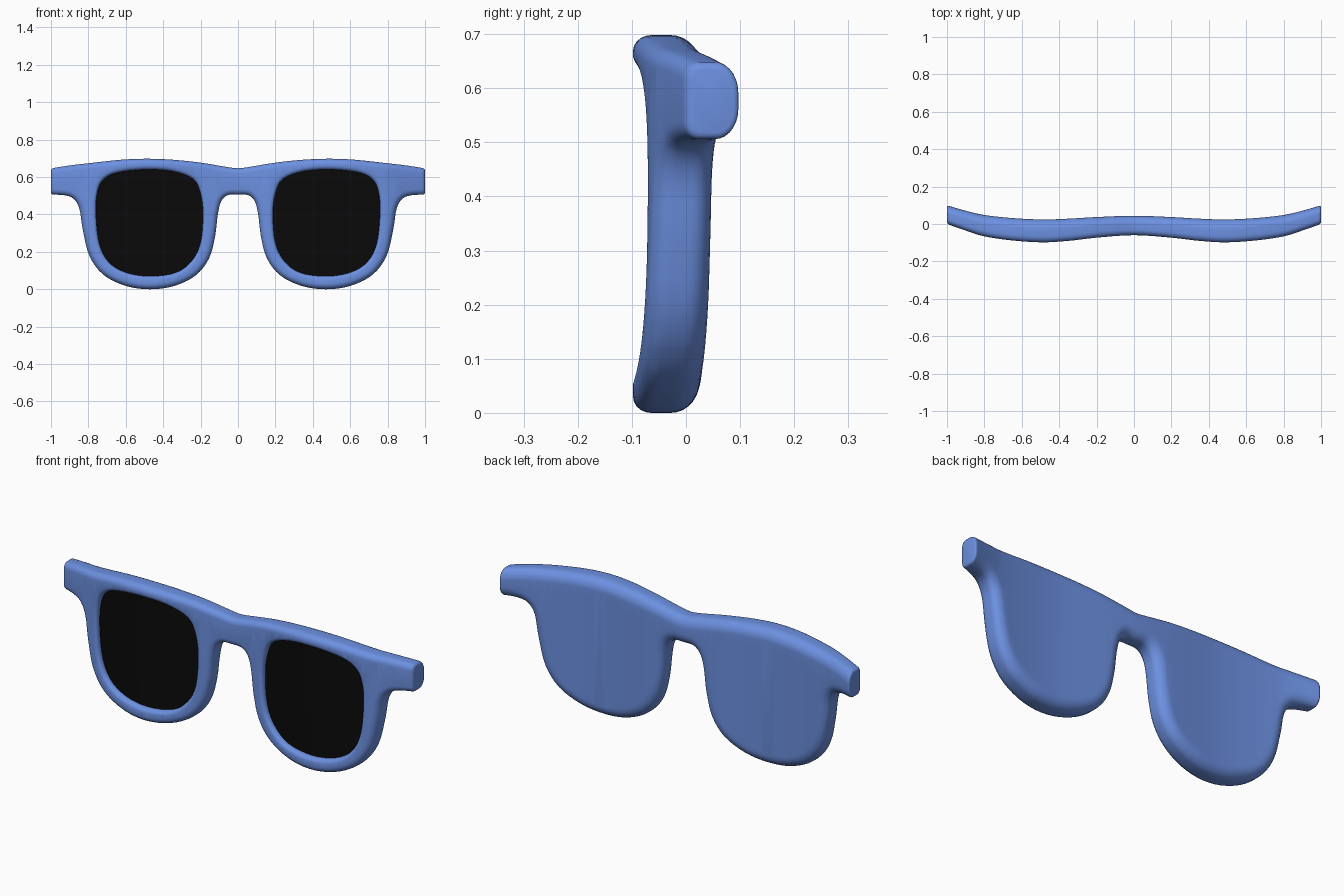
import bpy, bmesh, math
from mathutils import Vector

if "Cube" in bpy.data.objects:
    bpy.data.objects.remove(bpy.data.objects["Cube"])


def spline(pts, n, closed=False):
    """Catmull-Rom curve through 2D points."""
    p = [Vector(q) for q in pts]
    m = len(p)
    get = (lambda i: p[i % m]) if closed else (lambda i: p[max(0, min(m - 1, i))])
    out = []
    for i in range(m if closed else m - 1):
        a, b, c, d = get(i - 1), get(i), get(i + 1), get(i + 2)
        for k in range(n):
            t = k / n
            out.append(0.5 * (2 * b + (c - a) * t + (2 * a - 5 * b + 4 * c - d) * t * t
                              + (3 * b - a - 3 * c + d) * t ** 3))
    if not closed:
        out.append(p[-1])
    return out


def inset(pts, d):
    """Move a closed outline inward by d; the flat temple ends keep their x."""
    m = len(pts)
    area = sum(pts[i - 1].cross(pts[i]) for i in range(m))
    s = 1 if area > 0 else -1
    res = []
    for i, p in enumerate(pts):
        e1 = (p - pts[i - 1]).normalized()
        e2 = (pts[(i + 1) % m] - p).normalized()
        if abs(p.x) > 0.999:
            res.append(Vector((p.x, p.y + (d if p.y < 0.575 else -d))))
            continue
        n1, n2 = Vector((-e1.y, e1.x)), Vector((-e2.y, e2.x))
        n = (n1 + n2) / max(0.5, 1 + n1.dot(n2))
        res.append(p + n * d * s)
    return res


def loft(bm, outline, section):
    """Skin rings given as (inset, depth) pairs; return the vertex rings."""
    rings = [[bm.verts.new((p.x, u, p.y)) for p in inset(outline, d)] for d, u in section]
    m = len(outline)
    for a, b in zip(rings, rings[1:]):
        for i in range(m):
            j = (i + 1) % m
            bm.faces.new((a[i], a[j], b[j], b[i]))
    return rings


# Bend of the front: x, middle y, half thickness
BEND = [(0, -.008, .052), (.2, -.018, .055), (.34, -.030, .059), (.48, -.037, .061),
        (.64, -.029, .060), (.8, -.009, .057), (.9, .018, .053), (1, .050, .050)]


def bend(x):
    x = min(abs(x), 1)
    for i in range(len(BEND) - 1):
        a, b = BEND[i], BEND[i + 1]
        if x <= b[0]:
            t = (x - a[0]) / (b[0] - a[0])
            pa = BEND[i - 1] if i else (-b[0], b[1], b[2])
            pb = BEND[i + 2] if i + 2 < len(BEND) else (1.1, .084, .048)
            r = []
            for k in (1, 2):
                h = b[0] - a[0]
                ma = (b[k] - pa[k]) / (b[0] - pa[0]) * h
                mb = (pb[k] - a[k]) / (pb[0] - a[0]) * h
                r.append((2*t**3 - 3*t*t + 1) * a[k] + (t**3 - 2*t*t + t) * ma
                         + (3*t*t - 2*t**3) * b[k] + (t**3 - t*t) * mb)
            return r


def finish(bm, name, color):
    # slice along x, then bend into the curved shape
    bmesh.ops.triangulate(bm, faces=[f for f in bm.faces if len(f.verts) > 4])
    for i in range(-24, 25):
        bmesh.ops.bisect_plane(bm, geom=bm.verts[:] + bm.edges[:] + bm.faces[:], dist=1e-5,
                               plane_co=(i * 0.04, 0, 0), plane_no=(1, 0, 0))
    for v in bm.verts:
        mid, half = bend(v.co.x)
        v.co.y = mid + v.co.y * half
    bmesh.ops.recalc_face_normals(bm, faces=bm.faces[:])
    # soften the flat temple ends
    for s in (-1, 1):
        cap = [f for f in bm.faces if all(v.co.x * s > 0.9995 for v in f.verts)]
        if cap:
            f = bmesh.ops.dissolve_faces(bm, faces=cap)["region"][0]
            bmesh.ops.bevel(bm, geom=list(f.edges), offset=0.012, segments=3,
                            profile=0.5, affect='EDGES')
    me = bpy.data.meshes.new(name)
    bm.to_mesh(me)
    bm.free()
    ob = bpy.data.objects.new(name, me)
    bpy.context.collection.objects.link(ob)
    mat = bpy.data.materials.new(name + "_color")
    mat.diffuse_color = color
    mat.use_nodes = True
    mat.node_tree.nodes["Principled BSDF"].inputs["Base Color"].default_value = mat.diffuse_color
    me.materials.append(mat)
    bpy.ops.object.select_all(action='DESELECT')
    ob.select_set(True)
    bpy.context.view_layer.objects.active = ob
    bpy.ops.object.shade_smooth_by_angle(angle=math.radians(50))
    return ob


def mirrored(pts):
    return [(-x, z) for x, z in reversed(pts)]


# Outline of the frame
top = [(0, .647), (.06, .654), (.2, .677), (.34, .692), (.48, .698), (.62, .693),
       (.78, .676), (.9, .662), (1, .646)]
low = [(1, .506), (.93, .503), (.88, .485), (.848, .43), (.83, .32), (.795, .18), (.72, .078),
       (.6, .018), (.47, 0), (.34, .018), (.225, .075), (.155, .165), (.123, .28),
       (.108, .4), (.09, .47), (.055, .503), (0, .506)]
outline = (spline(mirrored(top)[:-1] + top, 4)
           + spline(low + mirrored(low)[1:], 4))

# Outline of one lens opening
opening = [(.47, .07), (.6, .09), (.69, .145), (.74, .24), (.758, .38), (.755, .5),
           (.725, .58), (.65, .622), (.5, .64), (.35, .63), (.24, .588), (.2, .51),
           (.187, .4), (.2, .25), (.245, .155), (.33, .09)]
holes = {"right": spline(opening, 4, True), "left": spline(mirrored(opening), 4, True)}

# Frame: rounded body with a solid back and two shallow pockets in front
bm = bmesh.new()
section = []
for k in range(6):
    a = math.pi / 2 * k / 5
    section.append((.03 * (1 - math.sin(a)), -.45 - .55 * math.cos(a)))
for k in range(8):
    a = math.pi / 2 * k / 7
    section.append((.055 * (1 - math.cos(a)), .15 + .85 * math.sin(a)))
rings = loft(bm, outline, section)
bm.faces.new(rings[-1])
fronts = [rings[0]]
for pts in holes.values():
    r = loft(bm, pts, [(-.018, -1), (-.009, -.94), (-.003, -.83), (0, -.68), (0, -.4)])
    bm.faces.new(r[-1])
    fronts.append(r[0])
edges = [bm.edges.get((r[i - 1], r[i])) for r in fronts for i in range(len(r))]
bmesh.ops.triangle_fill(bm, edges=edges, use_beauty=True, use_dissolve=False, normal=(0, -1, 0))
finish(bm, "frame", (.15, .28, .75, 1))

# Lenses: dark panes seated in the pockets
for side, pts in holes.items():
    bm = bmesh.new()
    r = loft(bm, pts, [(-.002, -.5), (-.002, -.38)])
    bm.faces.new(r[0])
    bm.faces.new(r[1])
    finish(bm, side + "_lens", (.003, .003, .003, 1))
